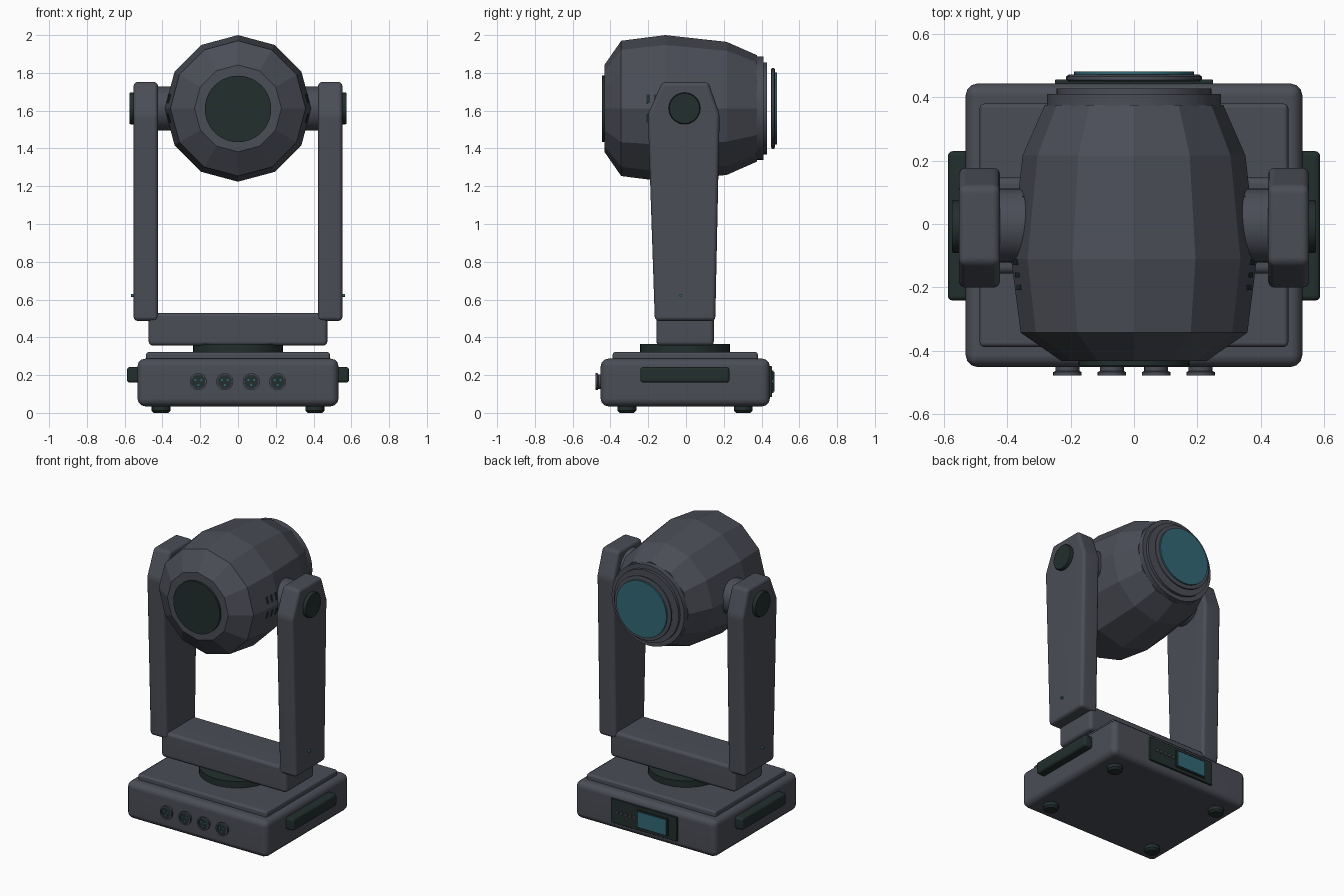
import bpy, bmesh, math
from mathutils import Vector

if "Cube" in bpy.data.objects:
    bpy.data.objects.remove(bpy.data.objects["Cube"])


def material(name, rgb):
    m = bpy.data.materials.new(name)
    m.diffuse_color = (*rgb, 1)
    m.use_nodes = True
    m.node_tree.nodes["Principled BSDF"].inputs["Base Color"].default_value = m.diffuse_color
    return m


GREY = material("slate grey casing", (0.070, 0.075, 0.095))
DARK = material("dark green black", (0.016, 0.028, 0.026))
TEAL = material("teal glass", (0.032, 0.140, 0.180))
YC = -0.005   # front-back centre of base and yoke
HZ = 1.612    # height of the head axis


def finish(bm, name, mat, smooth=True):
    bmesh.ops.recalc_face_normals(bm, faces=bm.faces)
    me = bpy.data.meshes.new(name)
    bm.to_mesh(me)
    bm.free()
    me.materials.append(mat)
    ob = bpy.data.objects.new(name, me)
    bpy.context.collection.objects.link(ob)
    if smooth:
        bpy.ops.object.select_all(action='DESELECT')
        ob.select_set(True)
        bpy.context.view_layer.objects.active = ob
        bpy.ops.object.shade_smooth_by_angle(angle=math.radians(40))
        ob.modifiers.new("weighted", 'WEIGHTED_NORMAL').keep_sharp = True
    return ob


def round_edges(bm, width, segments=3):
    edges = [e for e in bm.edges if e.calc_face_angle(0) > 0.2]
    bmesh.ops.bevel(bm, geom=edges, offset=width, segments=segments,
                    profile=0.5, affect='EDGES', clamp_overlap=True)


def box(name, lo, hi, mat, bevel=0.0):
    bm = bmesh.new()
    bmesh.ops.create_cube(bm, size=1)
    lo, hi = Vector(lo), Vector(hi)
    for v in bm.verts:
        v.co = (lo + hi) / 2 + Vector(a * b for a, b in zip(v.co, hi - lo))
    if bevel:
        round_edges(bm, bevel)
    return finish(bm, name, mat, bevel > 0)


def lathe(name, profile, centre, axis, mat, sides=32, smooth=True):
    """Turn (radius, position) points round an axis through centre, capped at both ends."""
    bm = bmesh.new()
    rings = []
    for r, p in profile:
        ring = []
        for i in range(sides):
            a = math.tau * i / sides
            c, s = r * math.cos(a), r * math.sin(a)
            co = {'x': (p, c, s), 'y': (c, p, s), 'z': (c, s, p)}[axis]
            ring.append(bm.verts.new(Vector(centre) + Vector(co)))
        rings.append(ring)
    for a, b in zip(rings, rings[1:]):
        for i in range(sides):
            j = (i + 1) % sides
            bm.faces.new((a[i], a[j], b[j], b[i]))
    bm.faces.new(rings[0])
    bm.faces.new(rings[-1])
    return finish(bm, name, mat, smooth)


def disc(name, r, a, b, centre, axis, mat, sides=32):
    return lathe(name, [(r, a), (r, b)], centre, axis, mat, sides)


# Base housing, raised lid and turntable
box("base_housing", (-0.532, -0.452, 0.035), (0.532, 0.444, 0.287), GREY, 0.04)
box("base_lid", (-0.487, -0.388, 0.27), (0.487, 0.38, 0.322), GREY, 0.014)
disc("turntable", 0.238, 0.31, 0.366, (0, YC, 0), 'z', DARK, 40)

# Feet
for sx in (-1, 1):
    for sy in (-1, 1):
        lathe("foot", [(0.038, 0), (0.05, 0.012), (0.05, 0.045)],
              (sx * 0.408, YC + sy * 0.308, 0), 'z', DARK, 16)

# Front connector sockets with pins
for i in range(4):
    x = -0.21 + 0.14 * i
    lathe("socket", [(0.038, -0.44), (0.038, -0.464), (0.045, -0.468),
                     (0.045, -0.478), (0.036, -0.478), (0.036, -0.468)],
          (x, 0, 0.165), 'y', GREY, 24)
    disc("socket_insert", 0.035, -0.464, -0.472, (x, 0, 0.165), 'y', DARK, 24)
    for k in range(3):
        a = math.radians(30 + 120 * k)
        disc("socket_pin", 0.006, -0.47, -0.476,
             (x + 0.018 * math.cos(a), 0, 0.165 + 0.018 * math.sin(a)), 'y', TEAL, 8)

# Rear control panel with screen and buttons
box("control_panel", (-0.25, 0.43, 0.083), (0.25, 0.456, 0.247), DARK, 0.004)
box("screen_frame", (-0.186, 0.45, 0.105), (0.047, 0.463, 0.225), DARK, 0.003)
box("screen", (-0.176, 0.455, 0.113), (0.037, 0.469, 0.217), TEAL)
for i in range(5):
    disc("panel_button", 0.011, 0.45, 0.463, (0.20 - 0.033 * i, 0, 0.165), 'y', GREY, 12)

# Yoke crossbar
box("yoke_crossbar", (-0.473, -0.157, 0.356), (0.473, 0.147, 0.53), GREY, 0.022)

ARM = [(-0.165, 0.487), (0.155, 0.487), (0.178, 1.58), (0.118, 1.752),
       (-0.126, 1.752), (-0.202, 1.58)]
for s, side in ((-1, "left"), (1, "right")):
    # Tapered yoke arm
    bm = bmesh.new()
    face = bm.faces.new([bm.verts.new((s * 0.423, y, z)) for y, z in ARM])
    out = bmesh.ops.extrude_face_region(bm, geom=[face])["geom"]
    for v in out:
        if isinstance(v, bmesh.types.BMVert):
            v.co.x = s * 0.553
    bmesh.ops.recalc_face_normals(bm, faces=bm.faces)
    round_edges(bm, 0.022)
    finish(bm, side + "_yoke_arm", GREY)

    # Pivot, outer cap and indicator light
    disc(side + "_pivot", 0.117, s * 0.30, s * 0.43, (0, YC, HZ), 'x', GREY)
    lathe(side + "_pivot_cap", [(0.084, s * 0.54), (0.084, s * 0.57), (0.08, s * 0.575)],
          (0, YC - 0.003, HZ), 'x', DARK)
    disc(side + "_indicator", 0.008, s * 0.545, s * 0.566, (0, -0.028, 0.622), 'x', TEAL, 10)

    # Carrying handle
    x0, x1 = sorted((s * 0.515, s * 0.588))
    box(side + "_handle", (x0, -0.242, 0.16), (x1, 0.23, 0.243), DARK, 0.016)

    # Cooling slots in two rows, following the faceted side
    for row in (-1, 1):
        for k in range(8):
            y = -0.20 + 0.04 * k
            r = 0.386 - 0.13 * max(0, -0.11 - y) - 0.10 * max(0, y + 0.11)
            x = s * (r - 0.05 * math.tan(math.radians(15)))
            slot = box(side + "_cooling_slot", (-0.004, -0.009, -0.024),
                       (0.004, 0.009, 0.024), DARK)
            slot.location = (x, y, HZ + row * 0.05)
            slot.rotation_euler.y = -s * row * math.radians(15)

# Faceted lamp head
lathe("lamp_head", [(0.23, -0.432), (0.358, -0.343), (0.388, -0.11),
                    (0.352, 0.216), (0.282, 0.375)], (0, 0, HZ), 'y', GREY, 12, False)
disc("head_end_cover", 0.176, -0.42, -0.446, (0, 0, HZ - 0.003), 'y', DARK, 40)

# Lens rings and glass
lathe("lens_collar", [(0.274, 0.36), (0.274, 0.41), (0.244, 0.41), (0.244, 0.428)],
      (0, 0, HZ), 'y', GREY, 40)
lathe("lens_rim", [(0.205, 0.45), (0.214, 0.455), (0.214, 0.466), (0.205, 0.472)],
      (0, 0, HZ), 'y', GREY, 40)
disc("lens_glass", 0.19, 0.465, 0.482, (0, 0, HZ), 'y', TEAL, 40)
